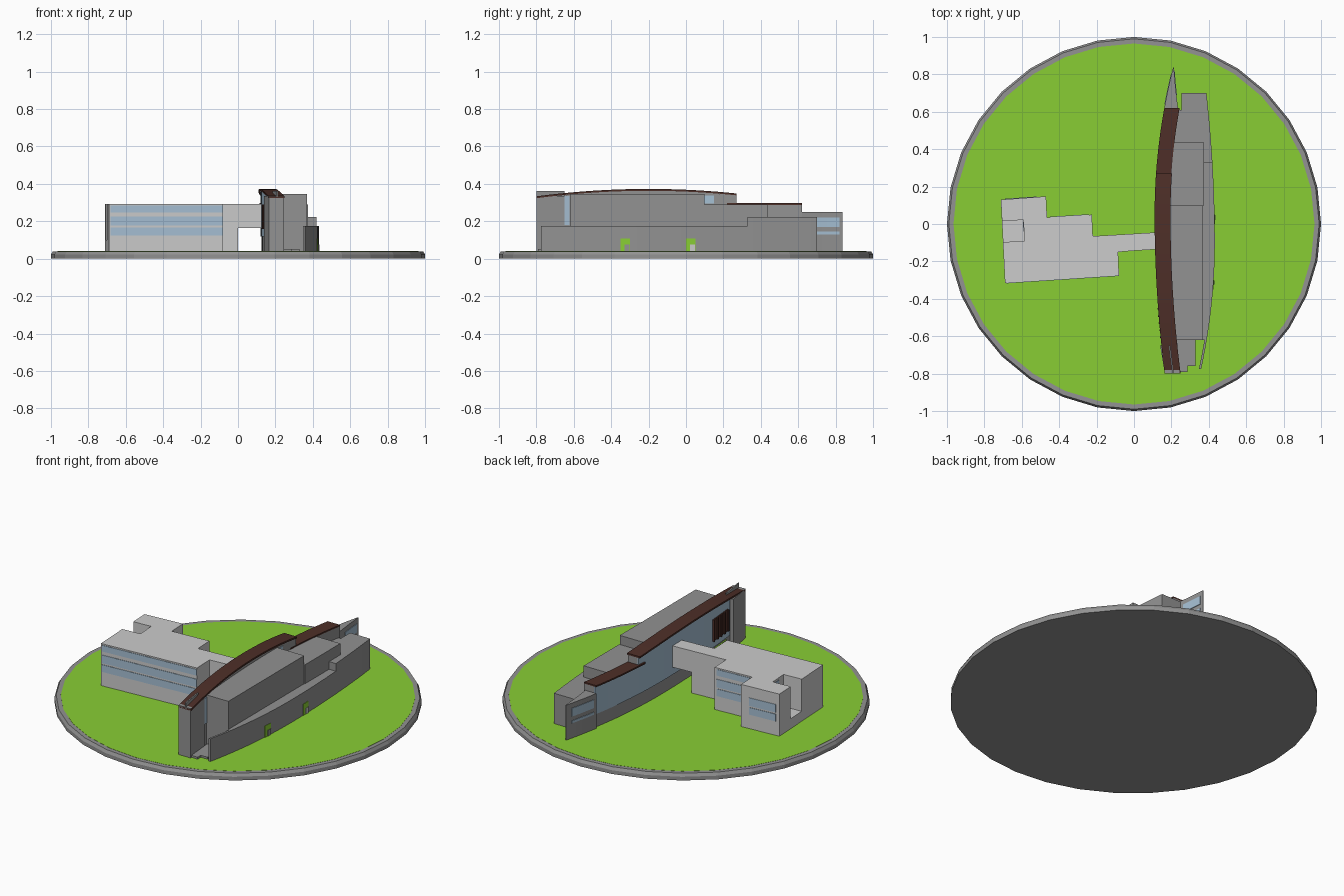
import bpy
import bmesh
import math

cube = bpy.data.objects.get("Cube")
if cube:
    bpy.data.objects.remove(cube, do_unlink=True)


def material(name, *rgb):
    """Flat material from display colour bytes, stored as linear values."""
    linear = [((c / 255 + 0.055) / 1.055) ** 2.4 for c in rgb] + [1]
    mat = bpy.data.materials.new(name)
    mat.use_nodes = True
    mat.diffuse_color = linear
    mat.node_tree.nodes["Principled BSDF"].inputs["Base Color"].default_value = linear
    return mat


grass = material("grass green", 137, 206, 52)
grey = material("concrete grey", 146, 146, 146)
pale = material("pale grey", 204, 204, 204)
brown = material("dark brown", 78, 47, 40)
glass = material("glass blue", 166, 192, 212)

GROUND = 0.04


def finish(name, bm, mat):
    bmesh.ops.recalc_face_normals(bm, faces=bm.faces)
    mesh = bpy.data.meshes.new(name)
    bm.to_mesh(mesh)
    bm.free()
    mesh.materials.append(mat)
    obj = bpy.data.objects.new(name, mesh)
    bpy.context.collection.objects.link(obj)
    return obj


def prism(name, outline, low, high, mat):
    """Vertical extrusion of a plan outline."""
    bm = bmesh.new()
    face = bm.faces.new([bm.verts.new((x, y, low)) for x, y in outline])
    top = bmesh.ops.extrude_face_region(bm, geom=[face])["geom"]
    verts = [v for v in top if isinstance(v, bmesh.types.BMVert)]
    bmesh.ops.translate(bm, verts=verts, vec=(0, 0, high - low))
    return finish(name, bm, mat)


def block(name, x0, x1, y0, y1, low, high, mat):
    return prism(name, [(x0, y0), (x1, y0), (x1, y1), (x0, y1)], low, high, mat)


def ribbon(name, y0, y1, left, right, low, high, mat, steps=10):
    """Solid running along y; each side is a number or a function of y."""
    value = lambda side, y: side(y) if callable(side) else side
    bm = bmesh.new()
    rings = []
    for i in range(steps + 1):
        y = y0 + (y1 - y0) * i / steps
        a, b, c, d = (value(s, y) for s in (left, right, low, high))
        rings.append([bm.verts.new((x, y, z)) for x, z in ((a, c), (b, c), (b, d), (a, d))])
    for r, s in zip(rings, rings[1:]):
        for k in range(4):
            n = (k + 1) % 4
            bm.faces.new((r[k], r[n], s[n], s[k]))
    bm.faces.new(rings[0])
    bm.faces.new(rings[-1])
    return finish(name, bm, mat)


def wall_band(name, p, q, low, high, mat):
    """Thin plate laid along the wall from p to q."""
    length = math.dist(p, q)
    nx = (q[1] - p[1]) / length * 0.003
    ny = (p[0] - q[0]) / length * 0.003
    outline = [(p[0] - nx, p[1] - ny), (q[0] - nx, q[1] - ny),
               (q[0] + nx, q[1] + ny), (p[0] + nx, p[1] + ny)]
    return prism(name, outline, low, high, mat)


def shifted(curve, amount):
    return lambda y: curve(y) + amount


# Plan curves of the long building and the arch of its roof
def west(y):
    return 0.11 + (0.16 if y > 0.05 else 0.075) * (y - 0.05) ** 2


def east(y):
    return 0.432 - (0.07 if y > -0.1 else 0.16) * (y + 0.1) ** 2


def arch(y):
    return 0.373 - 0.11 * (y + 0.2) ** 2


spine_west = shifted(west, 0.015)
spine_east = shifted(west, 0.08)

# Round site: chamfered kerb with a grass disc
bm = bmesh.new()
levels = []
for radius, z in ((1, 0), (1, 0.022), (0.99, GROUND - 0.001)):
    levels.append([bm.verts.new((radius * math.cos(math.tau * i / 32),
                                 radius * math.sin(math.tau * i / 32), z)) for i in range(32)])
for lower, upper in zip(levels, levels[1:]):
    for i in range(32):
        j = (i + 1) % 32
        bm.faces.new((lower[i], lower[j], upper[j], upper[i]))
bm.faces.new(levels[0])
bm.faces.new(levels[-1])
finish("site_base", bm, grey)
lawn = [(0.965 * math.cos(math.tau * i / 32), 0.965 * math.sin(math.tau * i / 32)) for i in range(32)]
prism("lawn", lawn, GROUND - 0.004, GROUND, grass)

# Side wing with a recess in its far end
sw, se = (-0.69, -0.315), (-0.08, -0.275)
nw, n1 = (-0.712, 0.13), (-0.47, 0.148)
n2, n3 = (-0.465, 0.035), (-0.225, 0.05)
n4, n5 = (-0.22, -0.065), (0, -0.052)
s1, s2 = (0, -0.143), (-0.085, -0.15)
recess = [(-0.706, 0.015), (-0.592, 0.022), (-0.585, -0.09), (-0.701, -0.097)]
body = [sw, se, s2, s1, n5, n4, n3, n2, n1, nw]
prism("wing_base", body, GROUND, 0.1, pale)
prism("wing_upper", body + recess, 0.1, 0.293, pale)
prism("bridge", [n5, s1, (0.13, -0.135), (0.13, -0.044)], 0.165, 0.293, pale)

# Wing window bands
for low, high in ((0.125, 0.168), (0.178, 0.226), (0.248, 0.285)):
    wall_band("front_window_band", (-0.683, -0.3145), se, low, high, glass)
    wall_band("middle_back_window_band", (-0.45, 0.036), (-0.24, 0.049), low, high, glass)
    if low < 0.2:
        wall_band("end_back_window_band", (-0.69, 0.132), (-0.52, 0.144), low, high, glass)
wall_band("recess_window", (-0.591, 0.01), (-0.588, -0.04), 0.12, 0.28, glass)

# Long spine building: tall part, lower part and pointed fin
ribbon("spine_tall", -0.65, 0.27, spine_west, spine_east, GROUND, shifted(arch, -0.01), grey, 16)
ribbon("spine_low", 0.27, 0.62, spine_west, spine_east, GROUND, 0.288, grey)
fin_east = lambda y: west(y) + 0.004 + 0.07 * (0.838 - y) / 0.22
ribbon("pointed_fin", 0.62, 0.838, west, fin_east, GROUND, 0.25, grey, 6)
ribbon("roof_tall", -0.8, 0.27, west, shifted(west, 0.085), shifted(arch, -0.01), arch, brown, 20)
ribbon("roof_low", 0.22, 0.62, west, shifted(west, 0.082), 0.288, 0.297, brown, 12)

# Glazing along the curved west side and on the fin
glaze_out, glaze_in = shifted(west, 0.01), shifted(west, 0.016)
ribbon("west_glazing_tall", -0.64, 0.27, glaze_out, glaze_in, 0.12, shifted(arch, -0.011), glass, 16)
ribbon("west_glazing_low", 0.27, 0.62, glaze_out, glaze_in, 0.12, 0.287, glass)
for low, high in ((0.13, 0.145), (0.17, 0.22)):
    ribbon("fin_east_window", 0.69, 0.82, fin_east, shifted(fin_east, 0.003), low, high, glass, 4)
    ribbon("fin_west_window", 0.64, 0.8, shifted(west, -0.003), west, low, high, glass, 4)
ribbon("clerestory_window", 0.1, 0.15, spine_east, shifted(spine_east, 0.004), 0.296, 0.338, glass, 2)
ribbon("slot_window", -0.65, -0.622, spine_east, shifted(spine_east, 0.006), 0.18, 0.335, glass, 1)

# Brown screen and the opening under it
ribbon("screen", -0.61, -0.45, shifted(west, 0.004), glaze_out, 0.16, 0.29, brown, 4)
for i in range(5):
    y = -0.61 + 0.038 * i
    ribbon("screen_slat", y, y + 0.008, shifted(west, -0.003), glaze_out, 0.16, 0.29, brown, 1)
ribbon("passage", -0.6, -0.48, shifted(west, 0.008), spine_west, 0.06, 0.11, grass, 2)

# South pylon, upstand and entrance slab
prism("pylon", [(0.14, -0.65), (0.165, -0.8), (0.245, -0.8), (0.232, -0.65)], GROUND, 0.336, grey)
prism("pylon_upstand", [(0.185, -0.65), (0.205, -0.798), (0.213, -0.798), (0.193, -0.65)],
      0.33, 0.361, grey)
block("entrance_slab", 0.23, 0.33, -0.76, -0.62, GROUND, 0.052, grey)
block("entrance_step", 0.23, 0.285, -0.79, -0.76, GROUND, 0.052, grey)

# Stepped halls behind the spine
block("main_hall", 0.18, 0.37, -0.62, 0.1, GROUND, 0.345, grey)
block("middle_hall", 0.18, 0.374, 0.1, 0.437, GROUND, 0.29, grey)
ribbon("north_hall", 0.33, 0.61, 0.2, east, GROUND, 0.222, grey)
ribbon("north_hall_end", 0.61, 0.7, 0.255, east, GROUND, 0.222, grey, 3)

# Curved low east range, its free blade and door openings
ribbon("east_range", -0.62, 0.33, 0.36, east, GROUND, 0.176, grey, 16)
ribbon("east_blade", -0.775, -0.62, shifted(east, -0.012), east, GROUND, 0.176, grey, 4)
for y in (-0.35, 0):
    ribbon("doorway", y, y + 0.05, shifted(east, -0.002), shifted(east, 0.003),
           GROUND, 0.108, grass, 2)
    ribbon("door_post", y + 0.022, y + 0.048, east, shifted(east, 0.005),
           GROUND, 0.075, pale if y == 0 else grey, 1)
